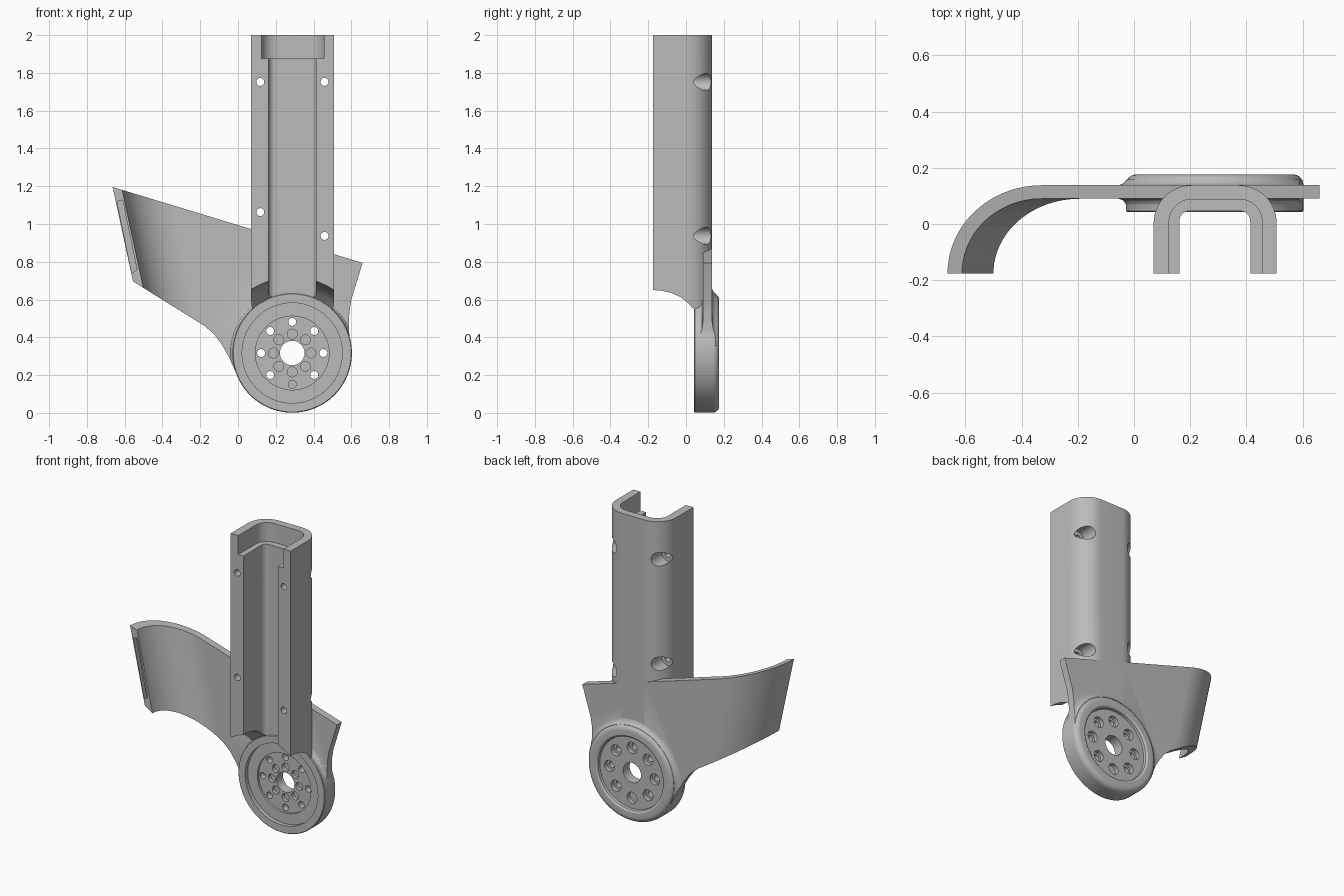
import bpy, bmesh
from math import sin, cos, pi, radians
from mathutils import Vector

if "Cube" in bpy.data.objects:
    bpy.data.objects.remove(bpy.data.objects["Cube"])

HUB_X, HUB_Z = 0.287, 0.317
BACK, FRONT = 0.138, -0.176

grey = bpy.data.materials.new("plain_grey")
grey.use_nodes = True
COLOUR = (0.5, 0.5, 0.5, 1)
grey.diffuse_color = COLOUR
grey.node_tree.nodes["Principled BSDF"].inputs["Base Color"].default_value = COLOUR


def finish(name, bm):
    bmesh.ops.remove_doubles(bm, verts=bm.verts, dist=1e-5)
    bmesh.ops.recalc_face_normals(bm, faces=bm.faces)
    mesh = bpy.data.meshes.new(name)
    bm.to_mesh(mesh)
    bm.free()
    mesh.materials.append(grey)
    ob = bpy.data.objects.new(name, mesh)
    bpy.context.collection.objects.link(ob)
    return ob


def prism(name, points, offset):
    """Closed 3D outline extruded along an offset vector."""
    bm = bmesh.new()
    face = bm.faces.new([bm.verts.new(p) for p in points])
    new = bmesh.ops.extrude_face_region(bm, geom=[face])["geom"]
    moved = [v for v in new if isinstance(v, bmesh.types.BMVert)]
    bmesh.ops.translate(bm, verts=moved, vec=offset)
    return finish(name, bm)


def front_prism(name, outline, y0, y1):
    return prism(name, [(x, y0, z) for x, z in outline], (0, y1 - y0, 0))


def lathe(name, profile, x=HUB_X, z=HUB_Z, steps=96):
    """Profile of (radius, y) turned about an axis parallel to y."""
    bm = bmesh.new()
    verts = [bm.verts.new((x + r, y, z)) for r, y in profile]
    edges = [bm.edges.new(pair) for pair in zip(verts, verts[1:])]
    bmesh.ops.spin(bm, geom=verts + edges, cent=(x, 0, z), axis=(0, 1, 0),
                   angle=2 * pi, steps=steps, use_duplicate=False)
    return finish(name, bm)


def drill(name, x, z, r, y0, y1):
    return lathe(name, [(0, y0), (r, y0), (r, y1), (0, y1)], x, z, 32)


def combine(target, other, operation):
    mod = target.modifiers.new("cut", 'BOOLEAN')
    mod.operation, mod.solver, mod.object = operation, 'EXACT', other
    bpy.context.view_layer.objects.active = target
    bpy.ops.object.modifier_apply(modifier=mod.name)
    bpy.data.objects.remove(other)


def arc(cx, cy, r, start, end, steps=14):
    angles = [radians(start + (end - start) * i / steps) for i in range(steps + 1)]
    return [(cx + r * cos(a), cy + r * sin(a)) for a in angles]


def arch(x0, x1, y0, y1, r):
    """Plan outline, square at the front and rounded at the back."""
    return ([(x0, y0), (x1, y0)] + arc(x1 - r, y1 - r, r, 0, 90)
            + arc(x0 + r, y1 - r, r, 90, 180))


def column(name, plan, z0, z1):
    return prism(name, [(x, y, z0) for x, y in plan], (0, 0, z1 - z0))


# Curved wing plate: bent plan swept along a leaning direction
LEAN, TOP, BEND = -0.216, 1.196, 0.314
bend_x = -0.664 + BEND
z_low, z_high = 0.0, 1.5
plan = ([(0.95, BACK)] + arc(bend_x, BACK - BEND, BEND, 90, 180, 24)
        + arc(bend_x, BACK - BEND, BEND - 0.048, 180, 90, 24) + [(0.95, BACK - 0.048)])
bracket = prism("support_bracket",
                [(x + LEAN * (z_low - TOP), y, z_low) for x, y in plan],
                (LEAN * (z_high - z_low), 0, z_high - z_low))

# Blend between wing and hub, trimmed with the wing outline
combine(bracket, lathe("hub_blend", [
    (0, 0.06), (0.314, 0.06), (0.318, 0.075), (0.328, 0.086), (0.345, 0.0905),
    (0.345, 0.1375), (0.33, 0.142), (0.32, 0.15), (0.312, 0.16), (0, 0.16)]), 'UNION')
outline = [(-0.8, 1.237), (0.66, 0.794), (0.6, 0.6), (0.59, 0.54), (0.587, 0.48),
           (0.589, 0.42), (0.598, 0.36), (0.55, 0.25), (0.06, 0.15), (0.0, 0.19),
           (-0.025, 0.245), (-0.05, 0.3), (-0.085, 0.36), (-0.125, 0.415),
           (-0.177, 0.46), (-0.8, 0.848)]
combine(bracket, front_prism("wing_outline", outline, -0.5, 0.5), 'INTERSECT')

# Narrow slot in the wing's end face
slot = [(-0.64, 1.12), (-0.611, 1.127), (-0.535, 0.757), (-0.562, 0.74)]
combine(bracket, front_prism("wing_slot", slot, -0.3, FRONT + 0.03), 'DIFFERENCE')

# Upright channel with a wider seat at its top
channel = column("channel", arch(0.07, 0.508, FRONT, BACK, 0.135), 0.47, 2.0)
combine(channel, column("channel_hollow", arch(0.162, 0.414, -0.4, 0.046, 0.035), 0.2, 2.2),
        'DIFFERENCE')
combine(channel, column("channel_seat", arch(0.125, 0.456, -0.4, 0.088, 0.08), 1.875, 2.2),
        'DIFFERENCE')
combine(channel, lathe("hub_clearance", [
    (0, -0.4), (0.4, -0.4), (0.4, -0.176), (0.397, -0.13), (0.388, -0.08), (0.37, -0.03),
    (0.345, 0.01), (0.314, 0.044), (0, 0.044)]), 'DIFFERENCE')
for x, z in [(0.118, 1.752), (0.458, 1.752), (0.118, 1.063), (0.458, 0.937)]:
    combine(channel, drill("screw_hole", x, z, 0.021, -0.4, 0.4), 'DIFFERENCE')
    combine(channel, drill("screw_head_pocket", x, z, 0.045, 0.02, 0.4), 'DIFFERENCE')

# Round hub with a softened back rim
rim = arc(0.28, 0.14, 0.036, 0, 90, 8)
hub = lathe("hub", [(0, 0.043), (0.312, 0.043), (0.316, 0.047)] + rim + [(0, 0.176)])

combine(bracket, channel, 'UNION')
combine(bracket, hub, 'UNION')

# Stepped front recess, back recess and centre bore
combine(bracket, lathe("front_recess", [
    (0, 0.0), (0.265, 0.0), (0.265, 0.07), (0.195, 0.07), (0.195, 0.085), (0, 0.085)]),
    'DIFFERENCE')
combine(bracket, lathe("back_recess", [
    (0, 0.3), (0.25, 0.3), (0.25, 0.176), (0.238, 0.168), (0.235, 0.152), (0, 0.152)]),
    'DIFFERENCE')
combine(bracket, drill("centre_bore", HUB_X, HUB_Z, 0.065, -0.1, 0.3), 'DIFFERENCE')

# Two rings of eight holes: through holes with back pockets, and blind holes
for i in range(8):
    d = Vector((cos(i * pi / 4), sin(i * pi / 4)))
    x, z = Vector((HUB_X, HUB_Z)) + d * 0.165
    combine(bracket, drill("bolt_hole", x, z, 0.021, -0.1, 0.3), 'DIFFERENCE')
    combine(bracket, drill("bolt_pocket", x, z, 0.036, 0.125, 0.3), 'DIFFERENCE')
    x, z = Vector((HUB_X, HUB_Z)) + d * 0.1
    combine(bracket, drill("blind_hole", x, z, 0.026, -0.1, 0.11), 'DIFFERENCE')

bpy.ops.object.select_all(action='DESELECT')
bracket.select_set(True)
bpy.context.view_layer.objects.active = bracket
bpy.ops.object.shade_smooth_by_angle(angle=radians(28))
